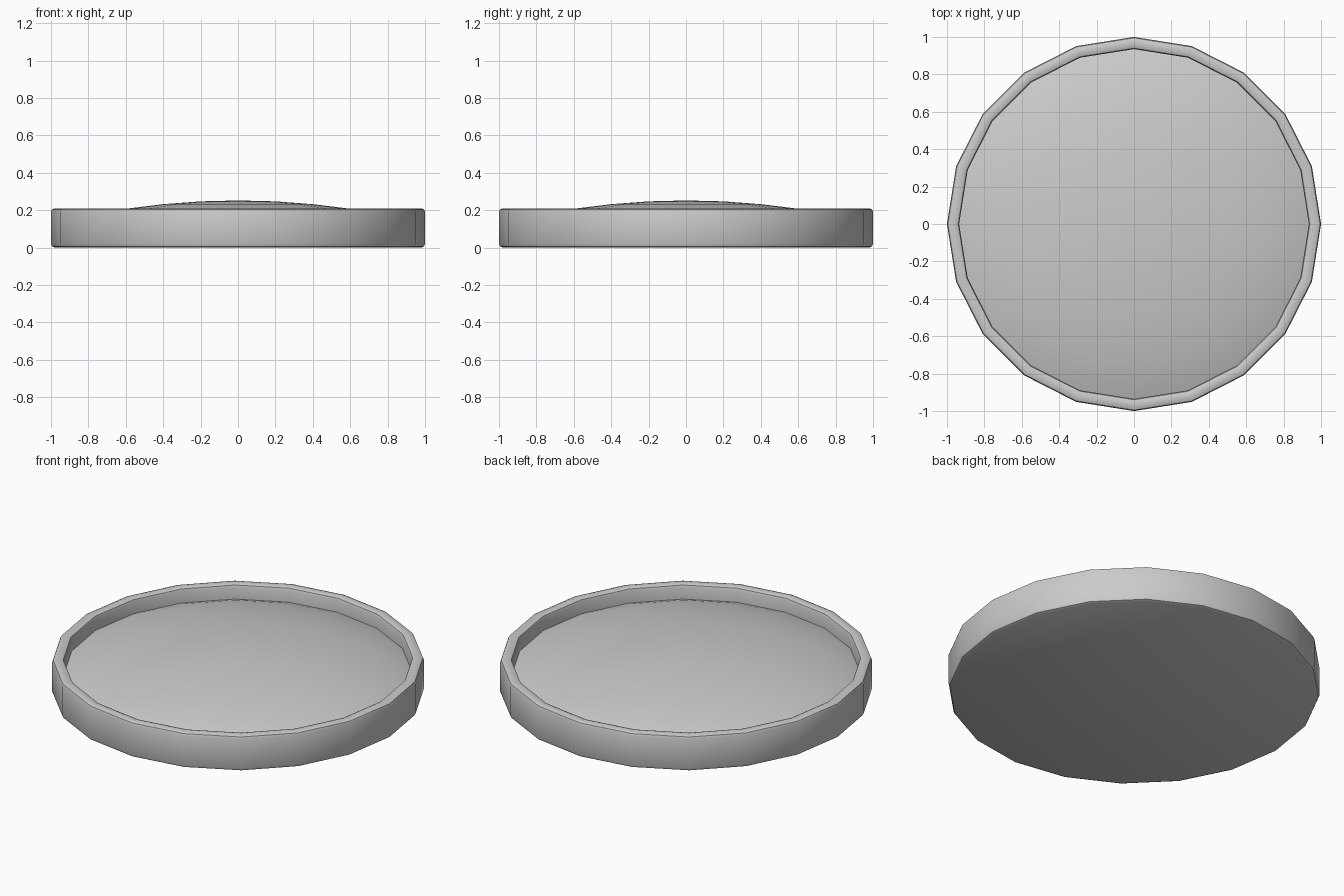
import bpy, bmesh, math

if "Cube" in bpy.data.objects:
    bpy.data.objects.remove(bpy.data.objects["Cube"])

SIDES = 20


def lathe(name, profile):
    """Spin a (radius, z) profile round z; radius 0 becomes a single pole."""
    bm = bmesh.new()
    rings = []
    for r, z in profile:
        if r == 0:
            rings.append([bm.verts.new((0, 0, z))] * SIDES)
        else:
            rings.append([bm.verts.new((r * math.cos(math.tau * i / SIDES),
                                        r * math.sin(math.tau * i / SIDES), z))
                          for i in range(SIDES)])
    for a, b in zip(rings, rings[1:]):
        for i in range(SIDES):
            j = (i + 1) % SIDES
            quad = list(dict.fromkeys((a[i], a[j], b[j], b[i])))
            bm.faces.new(quad)
    mesh = bpy.data.meshes.new(name)
    bm.to_mesh(mesh)
    bm.free()
    obj = bpy.data.objects.new(name, mesh)
    bpy.context.collection.objects.link(obj)
    bpy.ops.object.select_all(action='DESELECT')
    obj.select_set(True)
    bpy.context.view_layer.objects.active = obj
    bpy.ops.object.shade_smooth_by_angle(angle=math.radians(40))
    return obj


# Shallow tray: flat base, outer wall with softened edges, inner wall
lathe("rim_and_base", [
    (0, 0), (0.98, 0), (0.994, 0.006), (1.0, 0.02),
    (1.0, 0.19), (0.995, 0.204), (0.98, 0.21),
    (0.955, 0.21), (0.94, 0.204), (0.935, 0.19), (0.935, 0.12)])

# Gently domed face set inside the rim
lathe("domed_face", [
    (0.935, 0.123), (0.88, 0.143), (0.75, 0.178), (0.58, 0.21),
    (0.4, 0.232), (0.2, 0.247), (0, 0.252)])
